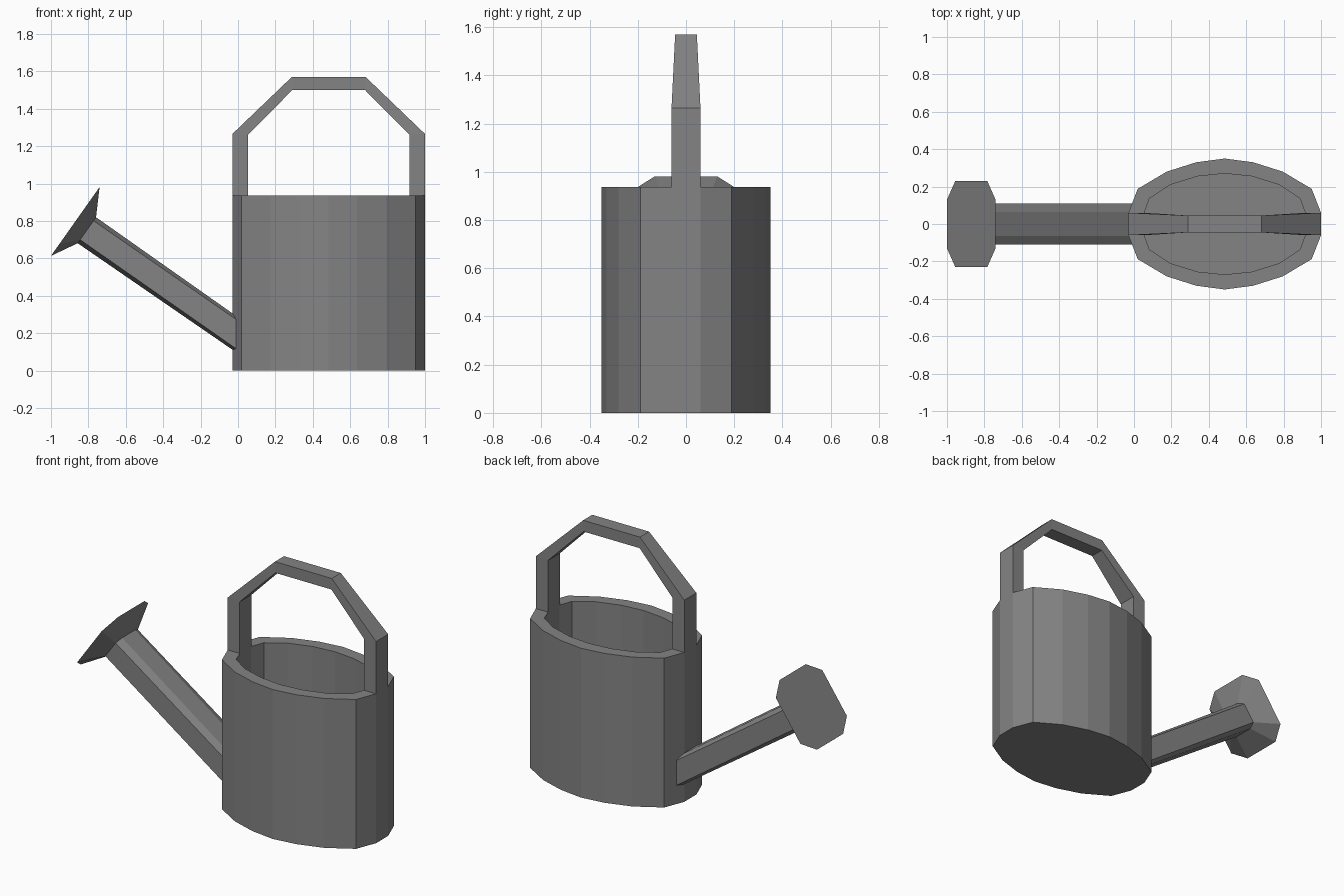
import bpy
import bmesh
from mathutils import Vector

if "Cube" in bpy.data.objects:
    bpy.data.objects.remove(bpy.data.objects["Cube"])

# Dark grey metal shared by every part
metal = bpy.data.materials.new("dark_metal")
metal.diffuse_color = (0.23, 0.23, 0.23, 1)
metal.use_nodes = True
metal.node_tree.nodes["Principled BSDF"].inputs["Base Color"].default_value = metal.diffuse_color


def loft(name, rings, cap_start=True, cap_end=True):
    """Skin a list of equal-length point rings into one flat-shaded object."""
    bm = bmesh.new()
    loops = [[bm.verts.new(p) for p in ring] for ring in rings]
    for a, b in zip(loops, loops[1:]):
        for i in range(len(a)):
            j = (i + 1) % len(a)
            bm.faces.new((a[i], a[j], b[j], b[i]))
    if cap_start:
        bm.faces.new(loops[0][::-1])
    if cap_end:
        bm.faces.new(loops[-1])
    bmesh.ops.recalc_face_normals(bm, faces=bm.faces)
    mesh = bpy.data.meshes.new(name)
    bm.to_mesh(mesh)
    bm.free()
    mesh.materials.append(metal)
    obj = bpy.data.objects.new(name, mesh)
    bpy.context.collection.objects.link(obj)
    return obj


CX = 0.485       # middle of the can along x
RIM_Z = 0.937
FLOOR_Z = 0.05


def oval(quarter, z):
    """Mirror a quarter outline (end to side) into a full closed oval."""
    half = quarter + [(-x, y) for x, y in quarter[-2::-1]]
    full = half + [(x, -y) for x, y in half[::-1]]
    return [(CX + x, y, z) for x, y in full]


# Can: outer wall, rim, inner wall and floor
outer = [(0.515, 0.06), (0.465, 0.188), (0.31, 0.28), (0.152, 0.33), (0, 0.35)]
inner = [(0.432, 0.055), (0.402, 0.137), (0.29, 0.21), (0.145, 0.255), (0, 0.27)]
loft("can_body", [oval(outer, 0), oval(outer, RIM_Z),
                  oval(inner, RIM_Z), oval(inner, FLOOR_Z)])

# Handle: (outer x, outer z, inner x, inner z, half width), mirrored about the middle
side = [(0.515, RIM_Z, 0.432, RIM_Z, 0.06),
        (0.515, 1.265, 0.432, 1.26, 0.06),
        (0.197, 1.57, 0.194, 1.50, 0.045)]
path = [(s, p) for s, pts in ((-1, side), (1, side[::-1])) for p in pts]
loft("handle", [[(CX + s * ox, -w, oz), (CX + s * ox, w, oz),
                 (CX + s * ix, w, iz), (CX + s * ix, -w, iz)]
                for s, (ox, oz, ix, iz, w) in path], False, False)


def octagon(centre, up, u_long, u_short, v_short, v_long):
    """Eight-sided ring: u runs along 'up', v along y."""
    uv = [(u_long, v_short), (u_short, v_long), (-u_short, v_long), (-u_long, v_short)]
    uv += [(u, -v) for u, v in uv[::-1]]
    return [Vector(centre) + Vector(up) * u + Vector((0, v, 0)) for u, v in uv]


# Spout: eight-sided tube from the can wall up to the rose
tilt = (0.577, 0, 0.817)
neck = octagon((-0.808, 0, 0.75), tilt, 0.085, 0.062, 0.065, 0.11)
root = octagon((0.0, 0, 0.188), (0, 0, 1), 0.097, 0.078, 0.065, 0.11)
loft("spout", [root, neck], True, False)

# Rose: flared head closed by a flat plate
plate = octagon((-0.87, 0, 0.797), tilt, 0.225, 0.148, 0.13, 0.23)
loft("spout_rose", [neck, plate], False, True)
